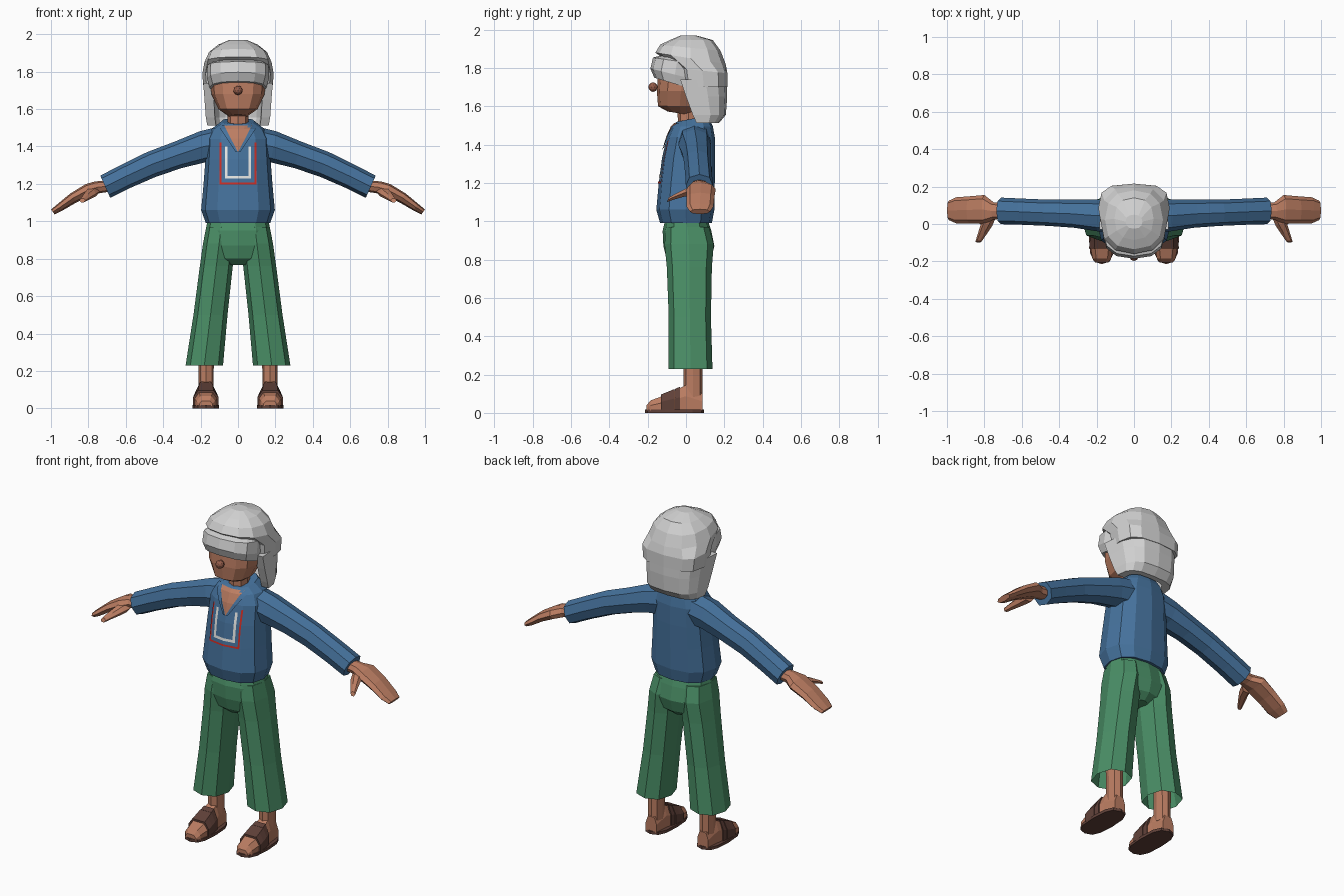
import bpy, bmesh, math
from mathutils import Vector
from mathutils.bvhtree import BVHTree

if "Cube" in bpy.data.objects:
    bpy.data.objects.remove(bpy.data.objects["Cube"])


def material(name, rgb):
    m = bpy.data.materials.new(name)
    m.diffuse_color = (*rgb, 1)
    m.use_nodes = True
    m.node_tree.nodes["Principled BSDF"].inputs["Base Color"].default_value = m.diffuse_color
    return m


SKIN = material("warm_skin", (0.50, 0.205, 0.122))
BLUE = material("shirt_blue", (0.060, 0.168, 0.335))
GREEN = material("trouser_green", (0.069, 0.275, 0.135))
HAIR = material("grey_hair", (0.65, 0.65, 0.65))
BROWN = material("sandal_brown", (0.115, 0.052, 0.040))
RED = material("trim_red", (0.60, 0.026, 0.018))
WHITE = material("trim_white", (0.80, 0.80, 0.78))
NOSE = material("nose_brown", (0.30, 0.11, 0.07))


def ring(c, u, v, n=10, sq=2.0):
    """Superellipse ring spanned by half axes u and v."""
    c, u, v = Vector(c), Vector(u), Vector(v)
    pts = []
    for i in range(n):
        a = 2 * math.pi * i / n
        p, q = math.cos(a), math.sin(a)
        pts.append(c + u * math.copysign(abs(p) ** (2 / sq), p)
                   + v * math.copysign(abs(q) ** (2 / sq), q))
    return pts


def oval(z, rx, y0, y1, tilt=0, cx=0, n=12, sq=2.4):
    """Horizontal ring from y0 to y1; tilt raises the back."""
    ry = (y1 - y0) / 2
    return ring((cx, (y0 + y1) / 2, z), (rx, 0, 0), (0, ry, tilt * ry), n, sq)


def limb(x, y, z, ry, rz, tilt=0.42, sq=2.3):
    """Ring around an arm that runs outward and down."""
    return ring((x, y, z), (0, ry, 0),
                (rz * math.sin(tilt), 0, rz * math.cos(tilt)), 8, sq)


def make(name, bm, mat, mirror=False):
    bmesh.ops.recalc_face_normals(bm, faces=bm.faces)
    me = bpy.data.meshes.new(name)
    bm.to_mesh(me)
    bm.free()
    me.materials.append(mat)
    ob = bpy.data.objects.new(name, me)
    bpy.context.collection.objects.link(ob)
    if mirror:
        ob.modifiers.new("mirror", 'MIRROR')
    return ob


def loft(name, rings, mat, mirror=False, start=True, end=True):
    bm = bmesh.new()
    rows = [[bm.verts.new(p) for p in r] for r in rings]
    n = len(rows[0])
    for a, b in zip(rows, rows[1:]):
        for i in range(n):
            j = (i + 1) % n
            bm.faces.new((a[i], a[j], b[j], b[i]))
    if start:
        bm.faces.new(rows[0])
    if end:
        bm.faces.new(rows[-1])
    return make(name, bm, mat, mirror)


# Shirt body
shirt = loft("shirt_body", [
    oval(0.99, 0.172, -0.135, 0.135),
    oval(1.06, 0.197, -0.155, 0.148),
    oval(1.20, 0.184, -0.142, 0.150),
    oval(1.33, 0.174, -0.125, 0.152),
    oval(1.44, 0.168, -0.100, 0.150),
    oval(1.495, 0.140, -0.075, 0.140),
    oval(1.535, 0.088, -0.050, 0.115, 0.2)], BLUE)

# Sleeves
loft("sleeve", [
    limb(0.10, 0.045, 1.415, 0.085, 0.090, 0.1),
    limb(0.19, 0.045, 1.398, 0.085, 0.084, 0.2),
    limb(0.32, 0.055, 1.355, 0.075, 0.073, 0.3),
    limb(0.46, 0.060, 1.305, 0.070, 0.070, 0.38),
    limb(0.60, 0.066, 1.240, 0.070, 0.066),
    limb(0.71, 0.070, 1.185, 0.071, 0.065)], BLUE, True)

# Hands and thumbs
loft("hand", [
    limb(0.68, 0.070, 1.190, 0.040, 0.032),
    limb(0.75, 0.070, 1.182, 0.046, 0.034),
    limb(0.80, 0.078, 1.168, 0.077, 0.034),
    limb(0.88, 0.075, 1.125, 0.073, 0.029, 0.6),
    limb(0.95, 0.073, 1.076, 0.070, 0.022, 0.65),
    limb(0.99, 0.073, 1.050, 0.052, 0.016, 0.65)], SKIN, True)
loft("thumb", [ring(c, (r, 0, 0), (0, r * 0.3, r * 0.8), 6) for c, r in [
    ((0.775, 0.035, 1.160), 0.036), ((0.790, -0.010, 1.148), 0.032),
    ((0.812, -0.055, 1.130), 0.024), ((0.832, -0.095, 1.112), 0.016)]], SKIN, True)

# Neck, head and nose
loft("neck", [oval(1.42, 0.055, -0.040, 0.07, n=8),
              oval(1.62, 0.055, -0.045, 0.07, n=8)], SKIN)
loft("head", [
    oval(1.562, 0.050, -0.095, 0.04, -0.15),
    oval(1.600, 0.105, -0.146, 0.08),
    oval(1.680, 0.142, -0.152, 0.10),
    oval(1.780, 0.150, -0.145, 0.12),
    oval(1.860, 0.110, -0.090, 0.10)], SKIN)
bm = bmesh.new()
bmesh.ops.create_icosphere(bm, subdivisions=2, radius=0.025)
bmesh.ops.translate(bm, verts=bm.verts, vec=(0, -0.172, 1.70))
make("nose", bm, NOSE)

# Hair: crown, fringe and the hanging back with side locks
loft("hair_crown", [
    oval(1.700, 0.183, -0.030, 0.216, sq=3),
    oval(1.785, 0.191, -0.045, 0.216, -0.1, sq=3),
    oval(1.850, 0.180, -0.160, 0.207, -0.16),
    oval(1.905, 0.155, -0.135, 0.180, -0.1),
    oval(1.945, 0.105, -0.085, 0.140),
    oval(1.970, 0.045, -0.025, 0.050)], HAIR)
loft("hair_fringe", [
    oval(1.715, 0.152, -0.166, 0.06, -0.3),
    oval(1.765, 0.166, -0.186, 0.07, -0.25),
    oval(1.835, 0.164, -0.172, 0.08, -0.15),
    oval(1.870, 0.110, -0.110, 0.08)], HAIR)


def horseshoe(z, rx, yc, y1):
    pts = []
    for s, order in ((1.0, range(9)), (0.72, range(8, -1, -1))):
        for i in order:
            a = math.pi * i / 8
            c = math.cos(a)
            pts.append((s * rx * math.copysign(abs(c) ** 0.65, c),
                        yc + s * (y1 - yc) * math.sin(a) ** 0.65, z))
    return pts


loft("hair_back", [
    horseshoe(1.512, 0.164, 0.055, 0.172),
    horseshoe(1.555, 0.172, 0.035, 0.208),
    horseshoe(1.650, 0.179, 0.000, 0.215),
    horseshoe(1.740, 0.186, -0.030, 0.214)], HAIR)

# Trousers: hips and flared legs, open at the hem
loft("trouser_hips", [
    oval(1.02, 0.160, -0.105, 0.110),
    oval(0.95, 0.173, -0.122, 0.132),
    oval(0.87, 0.180, -0.118, 0.148),
    oval(0.80, 0.120, -0.100, 0.130),
    oval(0.765, 0.045, -0.060, 0.090)], GREEN)
loft("trouser_leg", [
    oval(0.23, 0.100, -0.090, 0.138, cx=0.180, n=8),
    oval(0.50, 0.091, -0.090, 0.130, cx=0.147, n=8),
    oval(0.76, 0.088, -0.100, 0.135, cx=0.116, n=8),
    oval(0.88, 0.086, -0.112, 0.145, cx=0.101, n=8),
    oval(0.97, 0.080, -0.105, 0.120, cx=0.090, n=8)], GREEN, True, start=False)

# Shins, feet and sandals
loft("shin", [oval(z, r, -0.012, 0.086, cx=0.17, n=8) for z, r in
              ((0.08, 0.040), (0.20, 0.040), (0.42, 0.046))], SKIN, True)


def foot_ring(y, w, h, grow=0.0):
    w, h = w + grow, h + grow
    prof = [(-w, 0.012), (-w, 0.6 * h), (-0.6 * w, h),
            (0.6 * w, h), (w, 0.6 * h), (w, 0.012)]
    return [(0.172 + x, y, z) for x, z in prof]


loft("foot", [foot_ring(*p) for p in (
    (0.086, 0.036, 0.10), (0.0, 0.044, 0.145), (-0.06, 0.054, 0.115),
    (-0.13, 0.060, 0.085), (-0.185, 0.050, 0.065), (-0.205, 0.035, 0.04))], SKIN, True)
loft("sandal_strap", [foot_ring(*p, 0.008) for p in (
    (-0.060, 0.054, 0.117), (-0.095, 0.057, 0.102), (-0.130, 0.060, 0.088))], BROWN, True)
loft("sandal_upper_strap", [foot_ring(*p, 0.006) for p in (
    (-0.030, 0.049, 0.131), (-0.058, 0.053, 0.119))], BROWN, True)
loft("sandal_sole", [oval(z, 0.070, -0.215, 0.095, cx=0.172, sq=2.8)
                     for z in (0.0, 0.017)], BROWN, True)

# Details laid onto the shirt front
tree = BVHTree.FromPolygons([v.co for v in shirt.data.vertices],
                            [p.vertices for p in shirt.data.polygons])


def on_shirt(x, z, lift):
    hit = tree.ray_cast(Vector((x, -1, z)), Vector((0, 1, 0)))[0]
    return Vector((x, (hit.y if hit else -0.045) - lift, z))


def patch(name, rows, mat, lift=0.004):
    bm = bmesh.new()
    grid = [[bm.verts.new(on_shirt(x, z, lift)) for x, z in r] for r in rows]
    for a, b in zip(grid, grid[1:]):
        for i in range(len(a) - 1):
            bm.faces.new((a[i], a[i + 1], b[i + 1], b[i]))
    ob = make(name, bm, mat)
    if ob.data.polygons[0].normal.y > 0:
        ob.data.flip_normals()


def u_trim(name, w, top, bottom, t, mat):
    """U-shaped ribbon of thickness t."""
    def path(w, bottom):
        pts = [(-w, top + (bottom - top) * i / 8) for i in range(9)]
        pts += [(-w + 2 * w * i / 8, bottom) for i in range(1, 8)]
        return pts + [(w, bottom + (top - bottom) * i / 8) for i in range(9)]
    patch(name, list(zip(path(w, bottom), path(w - t, bottom + t))), mat)


u_trim("red_trim", 0.099, 1.42, 1.198, 0.010, RED)
u_trim("white_trim", 0.070, 1.40, 1.228, 0.015, WHITE)

# Open neckline and collar edges
levels = [1.372 + 0.14 * i / 8 for i in range(9)]
half = [0.002 + 0.072 * i / 8 for i in range(9)]
patch("open_neckline", [[(w * k / 2, z) for k in range(-2, 3)]
                        for z, w in zip(levels, half)], SKIN)
for s, side in ((-1, "left"), (1, "right")):
    patch("collar_" + side, [[(s * w, z), (s * (w + 0.012 + 0.02 * i / 8), z)]
                             for i, (z, w) in enumerate(zip(levels, half))], BLUE, 0.009)
